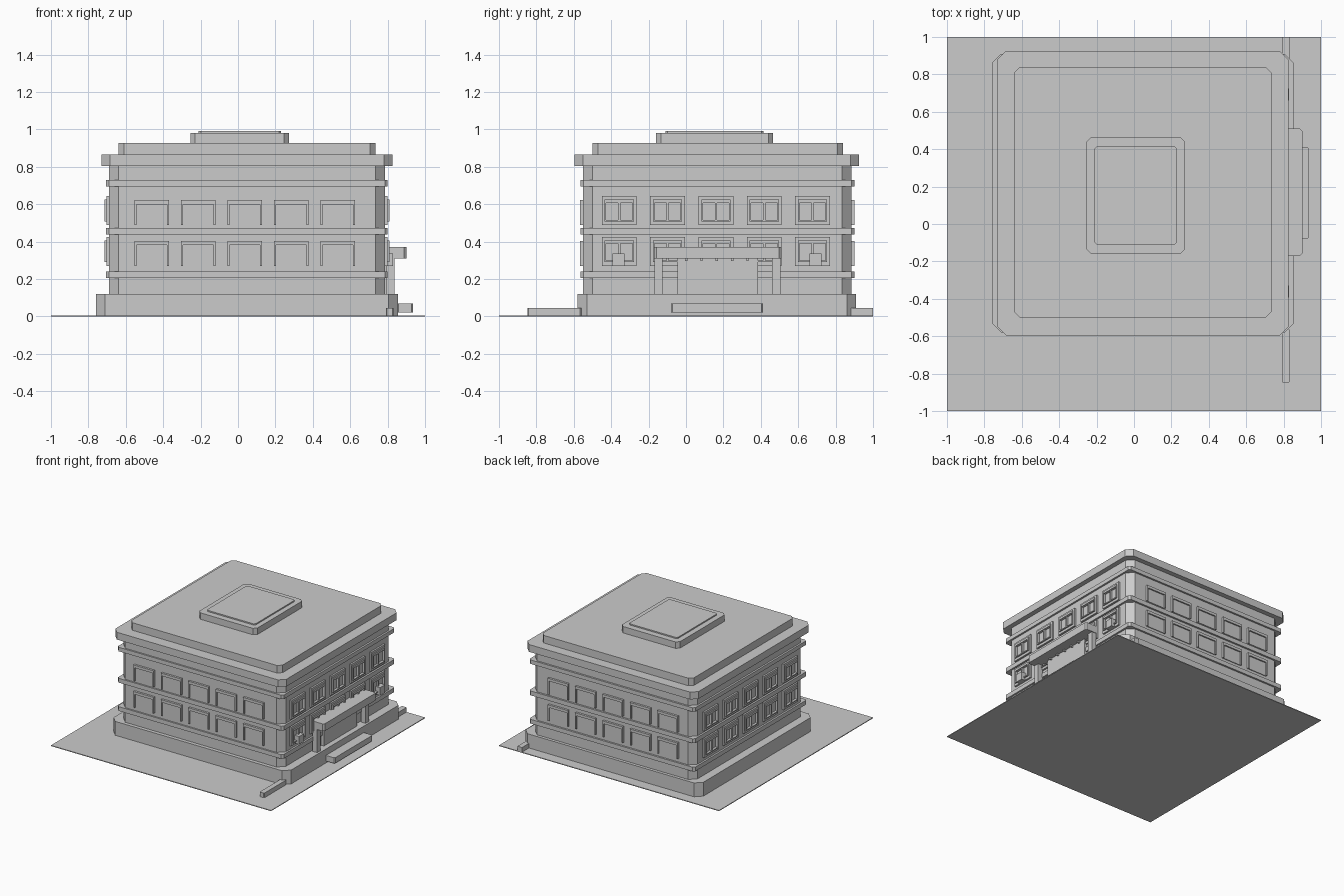
import bpy
import bmesh

if "Cube" in bpy.data.objects:
    bpy.data.objects.remove(bpy.data.objects["Cube"])

# One plain stone colour for everything
stone = bpy.data.materials.new("plain_grey_stone")
stone.use_nodes = True
colour = (0.6, 0.6, 0.6, 1)
stone.diffuse_color = colour
stone.node_tree.nodes["Principled BSDF"].inputs["Base Color"].default_value = colour


def add_prism(bm, outline, z0, z1):
    """Extrude a counter-clockwise outline between two heights."""
    low = [bm.verts.new((x, y, z0)) for x, y in outline]
    high = [bm.verts.new((x, y, z1)) for x, y in outline]
    bm.faces.new(low[::-1])
    bm.faces.new(high)
    n = len(outline)
    for i in range(n):
        j = (i + 1) % n
        bm.faces.new((low[i], low[j], high[j], high[i]))


def rectangle(x0, x1, y0, y1, c=0):
    if c == 0:
        return [(x0, y0), (x1, y0), (x1, y1), (x0, y1)]
    return [(x0 + c, y0), (x1 - c, y0), (x1, y0 + c), (x1, y1 - c),
            (x1 - c, y1), (x0 + c, y1), (x0, y1 - c), (x0, y0 + c)]


def finish(name, bm):
    bmesh.ops.recalc_face_normals(bm, faces=bm.faces)
    mesh = bpy.data.meshes.new(name)
    bm.to_mesh(mesh)
    bm.free()
    mesh.materials.append(stone)
    obj = bpy.data.objects.new(name, mesh)
    bpy.context.collection.objects.link(obj)
    return obj


def slab(name, x, y, z, chamfer=0):
    bm = bmesh.new()
    add_prism(bm, rectangle(*x, *y, chamfer), *z)
    return finish(name, bm)


# Ground and stacked body of the building
slab("ground", (-1, 1), (-1, 1), (0, 0.006))
slab("plinth", (-0.76, 0.855), (-0.58, 0.91), (0.006, 0.12), 0.05)
WALL_X, WALL_Y = (-0.69, 0.785), (-0.55, 0.885)
slab("walls", WALL_X, WALL_Y, (0.12, 0.81), 0.05)
for name, z in (("lower_band", (0.205, 0.24)), ("middle_band", (0.437, 0.473)),
                ("upper_band", (0.695, 0.728))):
    slab(name, (-0.705, 0.80), (-0.563, 0.9), z, 0.015)
slab("cornice", (-0.73, 0.825), (-0.595, 0.925), (0.805, 0.865), 0.045)
slab("roof_tier", (-0.64, 0.735), (-0.5, 0.84), (0.865, 0.927), 0.03)
slab("roof_hatch", (-0.255, 0.272), (-0.16, 0.465), (0.927, 0.98), 0.025)
slab("hatch_lid", (-0.21, 0.23), (-0.11, 0.415), (0.98, 0.99), 0.012)


# Windows: u runs along the wall, d is the distance out from it
def wall_box(bm, side, u0, u1, d, z0, z1):
    inset = -0.01
    if side == "front":
        area = (u0, u1, WALL_Y[0] - d, WALL_Y[0] - inset)
    elif side == "back":
        area = (u0, u1, WALL_Y[1] + inset, WALL_Y[1] + d)
    elif side == "left":
        area = (WALL_X[1] + inset, WALL_X[1] + d, u0, u1)
    else:
        area = (WALL_X[0] - d, WALL_X[0] - inset, u0, u1)
    add_prism(bm, rectangle(*area), z0, z1)


def surround(bm, side, u, half, z0, z1, t, top, bottom, d):
    wall_box(bm, side, u - half, u - half + t, d, z0, z1)
    wall_box(bm, side, u + half - t, u + half, d, z0, z1)
    wall_box(bm, side, u - half + t, u + half - t, d, z1 - top, z1)
    if bottom:
        wall_box(bm, side, u - half + t, u + half - t, d, z0, z0 + bottom)


def plain_window(bm, side, u, z):
    half = 0.092
    wall_box(bm, side, u - half, u + half, 0.006, z, z + 0.133)
    surround(bm, side, u, half, z, z + 0.133, 0.01, 0.022, 0, 0.017)


def paired_window(bm, side, u, z):
    half = 0.093
    wall_box(bm, side, u - half, u + half, 0.004, z, z + 0.155)
    surround(bm, side, u, half, z, z + 0.155, 0.015, 0.02, 0.02, 0.014)
    surround(bm, side, u, half - 0.015, z + 0.02, z + 0.137, 0.008, 0.018, 0.008, 0.024)
    wall_box(bm, side, u - 0.006, u + 0.006, 0.02, z + 0.02, z + 0.137)


for side in ("front", "back", "left", "right"):
    bm = bmesh.new()
    for i in range(5):
        for z in (0.27, 0.488):
            if side in ("front", "back"):
                plain_window(bm, side, 0.036 + 0.249 * (i - 2), z)
            else:
                paired_window(bm, side, 0.16 + 0.2585 * (i - 2), z)
    finish(side + "_windows", bm)

# Entrance porch on the left wall
slab("canopy", (0.78, 0.9), (-0.17, 0.51), (0.31, 0.37), 0.012)
slab("door_panel", (0.78, 0.812), (-0.045, 0.385), (0.12, 0.312))
for name, y in (("front_column", -0.147), ("back_column", 0.483)):
    slab(name, (0.795, 0.838), (y - 0.022, y + 0.022), (0.12, 0.312))
bm = bmesh.new()
for i in range(5):
    y = 0.165 + 0.082 * (i - 2)
    add_prism(bm, rectangle(0.81, 0.83, y - 0.006, y + 0.006), 0.297, 0.312)
finish("canopy_dentils", bm)
slab("entrance_step", (0.85, 0.935), (-0.08, 0.412), (0.022, 0.068), 0.008)

# Wall lanterns and low kerbs beside the entrance
for name, y in (("front_lantern", -0.36), ("back_lantern", 0.692)):
    slab(name, (0.78, 0.83), (y - 0.032, y + 0.032), (0.27, 0.335))
slab("front_kerb", (0.79, 0.832), (-0.848, -0.56), (0.006, 0.044), 0.006)
slab("back_kerb", (0.79, 0.832), (0.88, 1), (0.006, 0.044))
